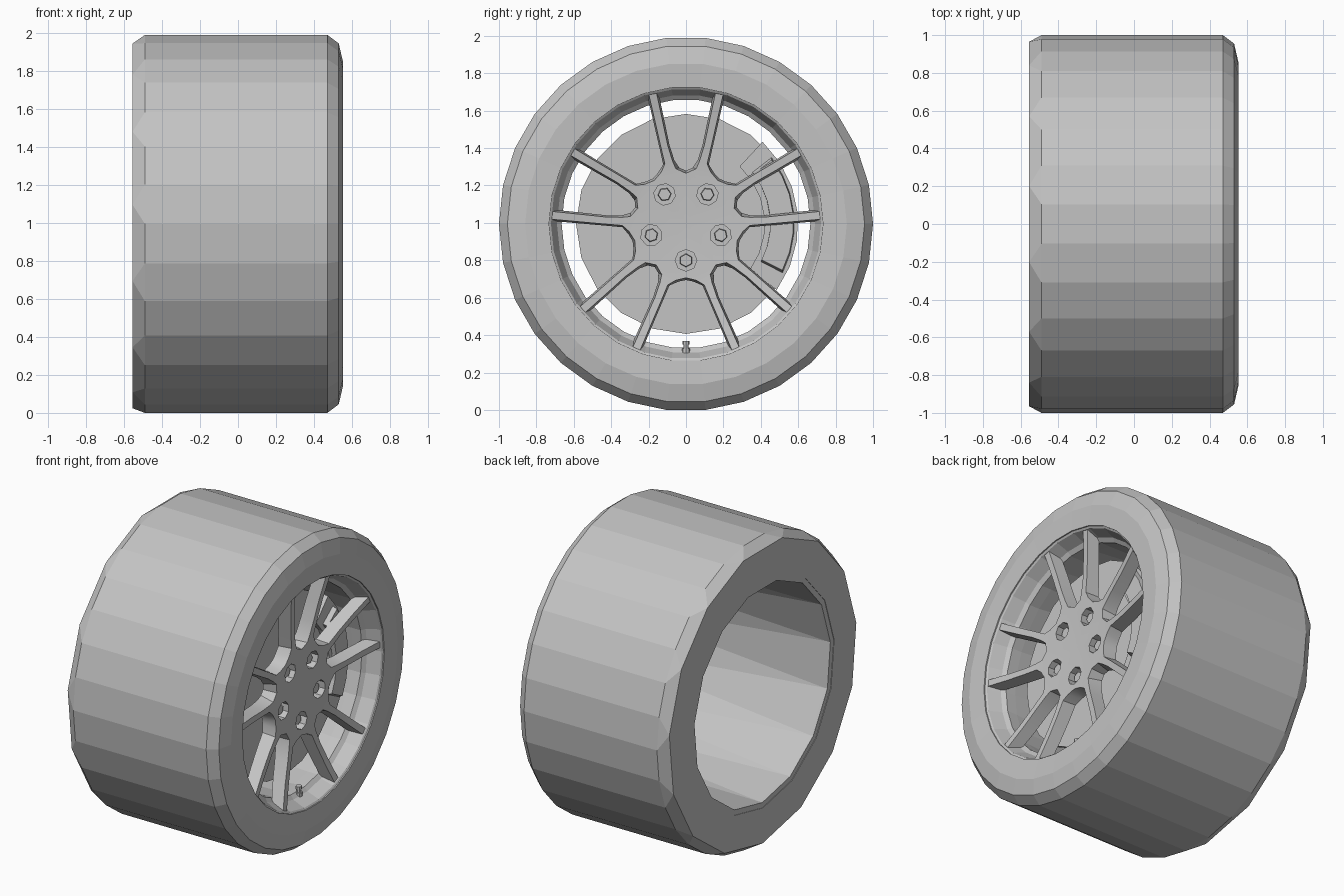
import bpy, bmesh
from math import sin, cos, radians, hypot

if "Cube" in bpy.data.objects:
    bpy.data.objects.remove(bpy.data.objects["Cube"], do_unlink=True)

CZ = 0.9945  # height of the axle

grey = bpy.data.materials.new("plain grey")
grey.use_nodes = True
grey.diffuse_color = (0.55, 0.55, 0.55, 1)
grey.node_tree.nodes["Principled BSDF"].inputs["Base Color"].default_value = (0.55, 0.55, 0.55, 1)


def polar(x, r, deg):
    return (x, r * cos(radians(deg)), CZ + r * sin(radians(deg)))


def finish(name, bm, smooth=None):
    bmesh.ops.remove_doubles(bm, verts=bm.verts, dist=0.0002)
    bmesh.ops.recalc_face_normals(bm, faces=bm.faces)
    mesh = bpy.data.meshes.new(name)
    bm.to_mesh(mesh)
    bm.free()
    mesh.materials.append(grey)
    ob = bpy.data.objects.new(name, mesh)
    bpy.context.collection.objects.link(ob)
    if smooth:
        shade(ob, smooth)
    return ob


def shade(ob, angle):
    bpy.ops.object.select_all(action='DESELECT')
    ob.select_set(True)
    bpy.context.view_layer.objects.active = ob
    bpy.ops.object.shade_smooth_by_angle(angle=radians(angle))


def lathe(name, profile, n=30, smooth=None):
    """Closed (x, radius, coarse) profile turned round the axle; coarse rings merge point pairs."""
    bm = bmesh.new()
    step = 360 / n
    rings = []
    for x, r, coarse in profile:
        angles = [step * (2 * (j // 2) + 0.5) if coarse else step * j for j in range(n)]
        rings.append([bm.verts.new(polar(x, r, a)) for a in angles])
    for i, ring in enumerate(rings):
        nxt = rings[(i + 1) % len(rings)]
        for j in range(n):
            k = (j + 1) % n
            bm.faces.new((ring[j], ring[k], nxt[k], nxt[j]))
    bmesh.ops.dissolve_degenerate(bm, dist=0.0002, edges=bm.edges)
    return finish(name, bm, smooth)


def prism(bm, outline, x0, x1, inset=1.0):
    """Extrude a (y, z) outline from x0 to x1, scaling the front end about its middle."""
    cy = sum(p[0] for p in outline) / len(outline)
    cz = sum(p[1] for p in outline) / len(outline)
    back = [bm.verts.new((x0, y, z)) for y, z in outline]
    front = [bm.verts.new((x1, cy + (y - cy) * inset, cz + (z - cz) * inset)) for y, z in outline]
    bm.faces.new(back)
    bm.faces.new(front)
    for i in range(len(outline)):
        k = (i + 1) % len(outline)
        bm.faces.new((back[i], back[k], front[k], front[i]))


def ngon(cy, cz, r, n, turn=0):
    return [(cy + r * cos(radians(turn + 360 * i / n)),
             cz + r * sin(radians(turn + 360 * i / n))) for i in range(n)]


# Tyre with chamfered shoulders and a coarser back edge
lathe("tyre", [(-0.555, 0.74, True), (-0.555, 0.97, True), (-0.49, 1.0, False),
               (0.47, 1.0, False), (0.53, 0.955, False), (0.552, 0.86, False),
               (0.545, 0.733, False), (0.42, 0.733, False)])

# Rim: steep front lip, flange, and a barrel open at the back
lathe("rim_barrel", [(0.54, 0.737, False), (0.53, 0.722, False), (0.45, 0.69, False),
                     (0.43, 0.665, False), (0.36, 0.665, False), (-0.53, 0.705, True),
                     (-0.552, 0.705, True), (-0.552, 0.745, True), (0.42, 0.74, False)])

# Wheel face: half a spoke sector, mirrored and repeated five times
window_edge = [(0.285, 0), (0.30, 0.035), (0.34, 0.062), (0.42, 0.088), (0.55, 0.115), (0.715, 0.15)]
gap_edge = [(0.30 * cos(radians(36)), 0.30 * sin(radians(36))), (0.272, 0.15),
            (0.318, 0.122), (0.42, 0.145), (0.55, 0.175), (0.70, 0.21)]


def front_x(r):
    return 0.45 + 0.075 * (r / 0.72) ** 2


def back_x(r):
    return front_x(r) - 0.10 + 0.03 * r


bm = bmesh.new()
for sector in range(5):
    for side in (1, -1):
        base = radians(18 + 72 * sector)

        def vert(p, fx):
            s, t = p[0], p[1] * side
            return bm.verts.new((fx(hypot(s, t)), s * cos(base) - t * sin(base),
                                 CZ + s * sin(base) + t * cos(base)))

        rows = []
        for i, (u, g) in enumerate(zip(window_edge, gap_edge)):
            if i == 0:
                uf, gf = [c * 0.95 for c in u], [c * 0.96 for c in g]
            else:
                uf = [a + (b - a) * 0.17 for a, b in zip(u, g)]
                gf = [b + (a - b) * 0.15 for a, b in zip(u, g)]
            rows.append([vert(u, back_x), vert(uf, front_x), vert(gf, front_x), vert(g, back_x)])
        for a, b in zip(rows, rows[1:]):
            for j in range(4):
                k = (j + 1) % 4
                bm.faces.new((a[j], a[k], b[k], b[j]))
        bm.faces.new(rows[-1])
        bm.faces.new((vert((0, 0), front_x), rows[0][1], rows[0][2]))
        bm.faces.new((vert((0, 0), back_x), rows[0][0], rows[0][3]))
wheel = finish("wheel_face", bm)

# Hexagonal nut pockets cut into the hub
nut_angles = [-90 + 72 * i for i in range(5)]
bm = bmesh.new()
for a in nut_angles:
    _, y, z = polar(0, 0.195, a)
    prism(bm, ngon(y, z, 0.058, 8, a), 0.395, 0.56)
cutter = finish("pocket_cutter", bm)
cutter.hide_render = True
cut = wheel.modifiers.new("pockets", 'BOOLEAN')
cut.operation = 'DIFFERENCE'
cut.solver = 'EXACT'
cut.object = cutter
bpy.context.view_layer.objects.active = wheel
bpy.ops.object.modifier_apply(modifier=cut.name)
bpy.data.objects.remove(cutter, do_unlink=True)
shade(wheel, 30)

# Wheel nuts
bm = bmesh.new()
for a in nut_angles:
    _, y, z = polar(0, 0.195, a)
    prism(bm, ngon(y, z, 0.038, 6, a), 0.38, 0.435, 0.88)
finish("wheel_nuts", bm)

# Brake disc and its centre hat
bm = bmesh.new()
prism(bm, ngon(0, CZ, 0.588, 20, 18), 0.31, 0.335)
finish("brake_disc", bm)
bm = bmesh.new()
prism(bm, ngon(0, CZ, 0.22, 20), 0.30, 0.385, 0.95)
finish("disc_hat", bm)


# Brake caliper: stepped arc blocks straddling the disc
def arc(r0, r1, a0, a1, n=6):
    sweep = [a0 + (a1 - a0) * i / n for i in range(n + 1)]
    pts = [polar(0, r1, a) for a in sweep] + [polar(0, r0, a) for a in reversed(sweep)]
    return [p[1:] for p in pts]


bm = bmesh.new()
prism(bm, arc(0.42, 0.60, -36, 47), 0.27, 0.365)
prism(bm, arc(0.45, 0.58, -27, 38), 0.36, 0.395, 0.95)
finish("brake_caliper", bm)

# Valve stem standing on the barrel at the bottom
bm = bmesh.new()
for r, low, high in ((0.022, 0.665, 0.69), (0.014, 0.625, 0.67), (0.019, 0.625, 0.645)):
    lower = [bm.verts.new((0.44 + dx, dy, CZ - low)) for dx, dy in ngon(0, 0, r, 8)]
    upper = [bm.verts.new((0.44 + dx, dy, CZ - high)) for dx, dy in ngon(0, 0, r, 8)]
    bm.faces.new(lower)
    bm.faces.new(upper)
    for i in range(8):
        k = (i + 1) % 8
        bm.faces.new((lower[i], lower[k], upper[k], upper[i]))
finish("valve_stem", bm, 40)
